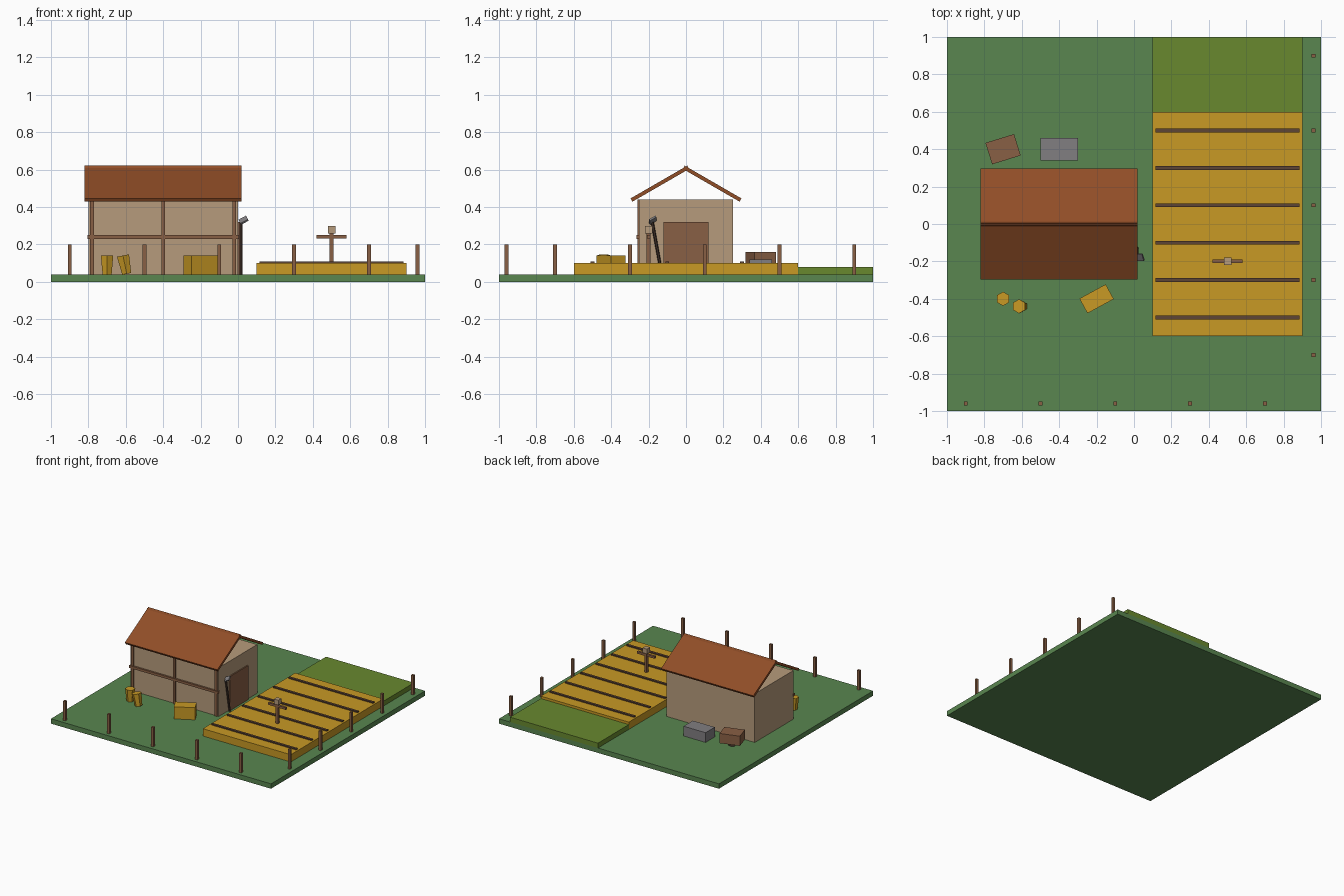
import bpy
import math

cube = bpy.data.objects.get("Cube")
if cube:
    bpy.data.objects.remove(cube, do_unlink=True)


def material(name, r, g, b):
    m = bpy.data.materials.new(name)
    m.use_nodes = True
    m.diffuse_color = (r, g, b, 1)
    m.node_tree.nodes["Principled BSDF"].inputs["Base Color"].default_value = (r, g, b, 1)
    return m


grass = material("grass_green", 0.1, 0.24, 0.08)
pasture_green = material("pasture_green", 0.14, 0.25, 0.028)
straw = material("straw_yellow", 0.58, 0.32, 0.018)
soil = material("soil_brown", 0.11, 0.058, 0.035)
plaster = material("plaster_tan", 0.47, 0.33, 0.2)
tile = material("roof_brown", 0.28, 0.075, 0.02)
wood = material("wood_brown", 0.25, 0.116, 0.058)
stone = material("stone_grey", 0.22, 0.21, 0.22)
dark = material("dark_brown", 0.06, 0.035, 0.025)


def finish(name, mat):
    ob = bpy.context.object
    ob.name = name
    ob.data.materials.append(mat)
    return ob


def box(name, mat, center, size, rot=(0, 0, 0)):
    bpy.ops.mesh.primitive_cube_add(size=1, location=center, rotation=rot)
    bpy.context.object.scale = size
    return finish(name, mat)


def slab(name, mat, x, y, z):
    """Box given by its ranges along each axis."""
    r = (x, y, z)
    return box(name, mat, [sum(a) / 2 for a in r], [a[1] - a[0] for a in r])


def cone(name, mat, center, r1, r2, depth, sides, rot=(0, 0, 0)):
    bpy.ops.mesh.primitive_cone_add(vertices=sides, radius1=r1, radius2=r2,
                                    depth=depth, location=center, rotation=rot)
    return finish(name, mat)


G = 0.04  # ground level

# Ground, field with furrows, pasture
slab("ground", grass, (-1, 1), (-1, 1), (0, G))
slab("field", straw, (0.1, 0.9), (-0.6, 0.6), (G, 0.1))
slab("pasture", pasture_green, (0.1, 0.9), (0.6, 1), (G, 0.08))
for i in range(6):
    box(f"furrow_{i}", soil, (0.5, -0.5 + 0.2 * i, 0.099), (0.77, 0.02, 0.02))

# Barn body, door and timber frame
slab("barn_walls", plaster, (-0.8, 0), (-0.25, 0.25), (G, 0.44))
slab("barn_door", wood, (-0.01, 0.01), (-0.12, 0.12), (G, 0.32))
for i in range(3):
    box(f"timber_post_{i}", wood, (-0.78 + 0.38 * i, -0.25, 0.24), (0.02, 0.02, 0.4))
box("timber_beam", wood, (-0.4, -0.255, 0.24), (0.81, 0.02, 0.02))

# Two crossing roof slabs with open gable ends
for side, label in ((-1, "front"), (1, "back")):
    box(f"roof_{label}", tile, (-0.4, side * 0.14, 0.525), (0.84, 0.35, 0.02),
        (-side * math.radians(30), 0, 0))

# Fence posts along the front and the left edge
for i in range(5):
    box(f"front_fence_post_{i}", wood, (-0.9 + 0.4 * i, -0.96, 0.12), (0.02, 0.02, 0.16))
    box(f"left_fence_post_{i}", wood, (0.96, -0.7 + 0.4 * i, 0.12), (0.02, 0.02, 0.16))

# Scarecrow
slab("scarecrow_pole", wood, (0.49, 0.51), (-0.21, -0.19), (0.1, 0.26))
box("scarecrow_arms", wood, (0.5, -0.2, 0.242), (0.16, 0.018, 0.018))
box("scarecrow_head", plaster, (0.5, -0.2, 0.28), (0.04, 0.04, 0.04))

# Sheaves and straw bale
cone("sheaf_upright", straw, (-0.7, -0.4, 0.09), 0.028, 0.038, 0.1, 6)
cone("sheaf_leaning", straw, (-0.605, -0.44, 0.092), 0.028, 0.038, 0.1, 6, (0, -0.2, 0))
box("straw_bale", straw, (-0.2, -0.4, 0.09), (0.16, 0.09, 0.1), (0, 0, 0.5))

# Stone trough and small cart behind the barn
slab("trough", stone, (-0.5, -0.3), (0.34, 0.46), (G, 0.12))
box("cart_body", wood, (-0.7, 0.4, 0.12), (0.16, 0.12, 0.08), (0, 0, 0.3))
cone("cart_wheel", dark, (-0.7, 0.4, 0.08), 0.04, 0.04, 0.02, 10, (math.pi / 2, 0, 0.3))

# Tool leaning beside the door
cone("tool_handle", dark, (0.016, -0.155, 0.18), 0.008, 0.008, 0.285, 6, (0.18, 0, 0))
box("tool_blade", stone, (0.03, -0.178, 0.33), (0.045, 0.04, 0.01), (0.6, -0.5, 0))
